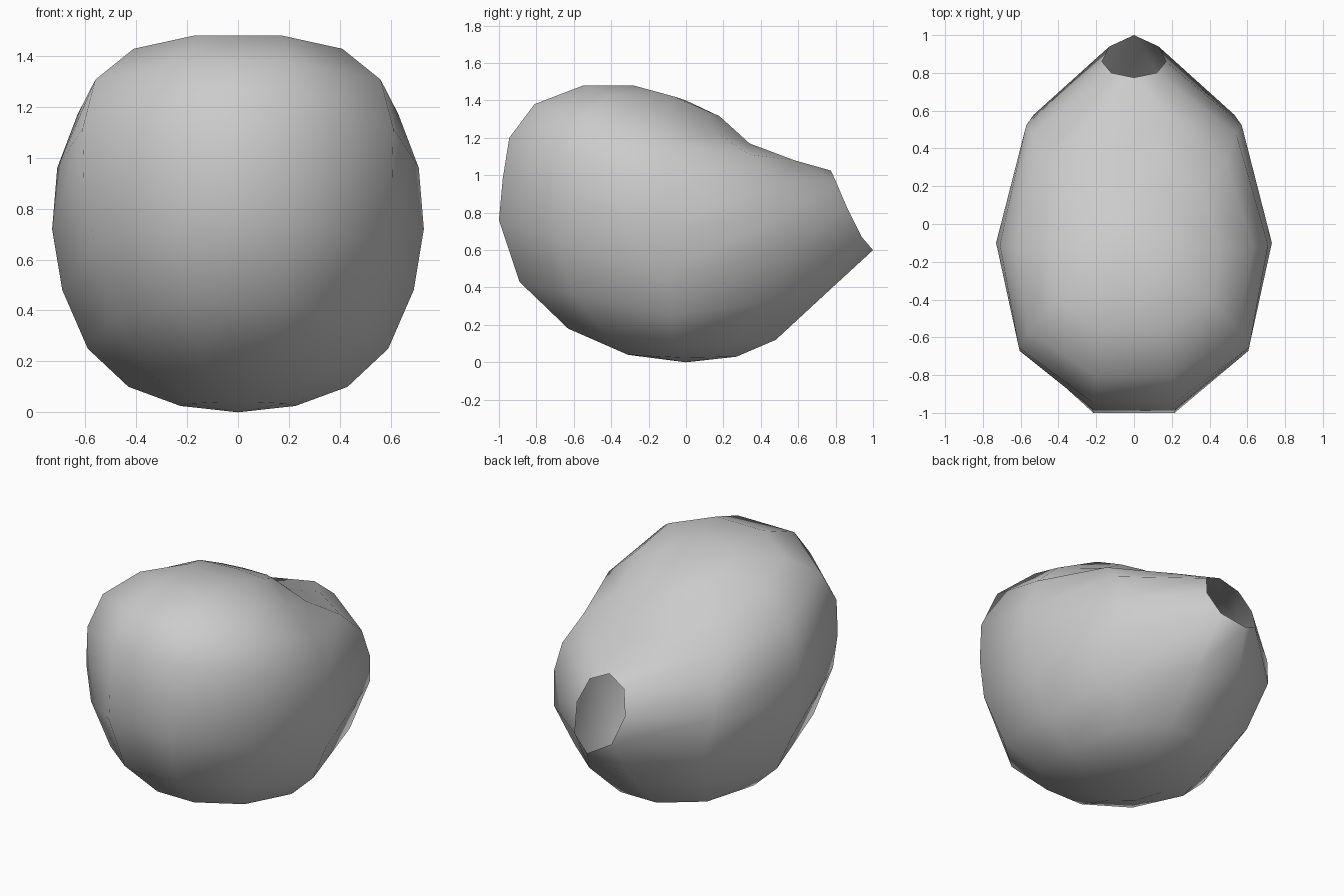
import bpy, bmesh

if "Cube" in bpy.data.objects:
    bpy.data.objects.remove(bpy.data.objects["Cube"])

# Latitude rings, bottom to top: front (y, z), side (x, y, z), rear (y, z),
# then half-widths at the front, front-diagonal, rear-diagonal and rear meridians
rings = [
    ((-.31, .04), (.226, -.02, .025), (.27, .03), (.07, .18, .18, .07)),
    ((-.63, .18), (.43, -.07, .10), (.48, .12), (.13, .35, .35, .13)),
    ((-.89, .43), (.59, -.08, .25), (.75, .37), (.18, .48, .47, .16)),
    ((-1.0, .76), (.69, -.09, .48), (.94, .67), (.215, .565, .53, .13)),
    ((-.98, .98), (.73, -.10, .72), (.86, .83), (.22, .605, .57, .17)),
    ((-.945, 1.2), (.71, -.11, .96), (.80, .97), (.22, .61, .54, .12)),
    ((-.81, 1.38), (.63, -.12, 1.17), (.58, 1.08), (.20, .56, .49, .17)),
    ((-.55, 1.48), (.46, -.14, 1.33), (.34, 1.17), (.17, .41, .36, .14)),
    ((-.28, 1.48), (.23, -.06, 1.42), (.18, 1.315), (.09, .20, .18, .08)),
]


def half_ring(front, side, rear, widths):
    """Five points from front to rear on the +x side."""
    mid = side[1:]
    mix = lambda end, t: tuple(m + (e - m) * t for m, e in zip(mid, end))
    yz = [front, mix(front, .65), mid, mix(rear, .65), rear]
    xs = [widths[0], widths[1], side[0], widths[2], widths[3]]
    return [(x, y, z) for x, (y, z) in zip(xs, yz)]


bm = bmesh.new()
loops = []
for ring in rings:
    half = half_ring(*ring)
    pts = half + [(-x, y, z) for x, y, z in reversed(half)]
    loops.append([bm.verts.new(p) for p in pts])

# Pole points and the two extra rim points of the rear opening
bottom = bm.verts.new((0, 0, 0))
top = bm.verts.new((0, 0, 1.40))
rim_low = bm.verts.new((0, 1.0, .60))
rim_high = bm.verts.new((0, .775, 1.025))

REAR = 4
for k in range(10):
    n = (k + 1) % 10
    bm.faces.new((bottom, loops[0][n], loops[0][k]))
    bm.faces.new((top, loops[-1][k], loops[-1][n]))
    for i in range(8):
        a, b = loops[i], loops[i + 1]
        if k == REAR and i in (3, 4):
            continue                      # open hole
        if k == REAR and i == 2:          # lower lip
            bm.faces.new((a[k], rim_low, b[k]))
            bm.faces.new((a[k], a[n], rim_low))
            bm.faces.new((a[n], b[n], rim_low))
        elif k == REAR and i == 5:        # upper lip
            bm.faces.new((a[k], rim_high, b[k]))
            bm.faces.new((rim_high, b[n], b[k]))
            bm.faces.new((rim_high, a[n], b[n]))
        else:
            bm.faces.new((a[k], a[n], b[n], b[k]))

bmesh.ops.recalc_face_normals(bm, faces=bm.faces[:])
for f in bm.faces:
    f.smooth = True

# Rounded hollow body
mesh = bpy.data.meshes.new("hollow_body")
bm.to_mesh(mesh)
bm.free()
body = bpy.data.objects.new("hollow_body", mesh)
bpy.context.collection.objects.link(body)
